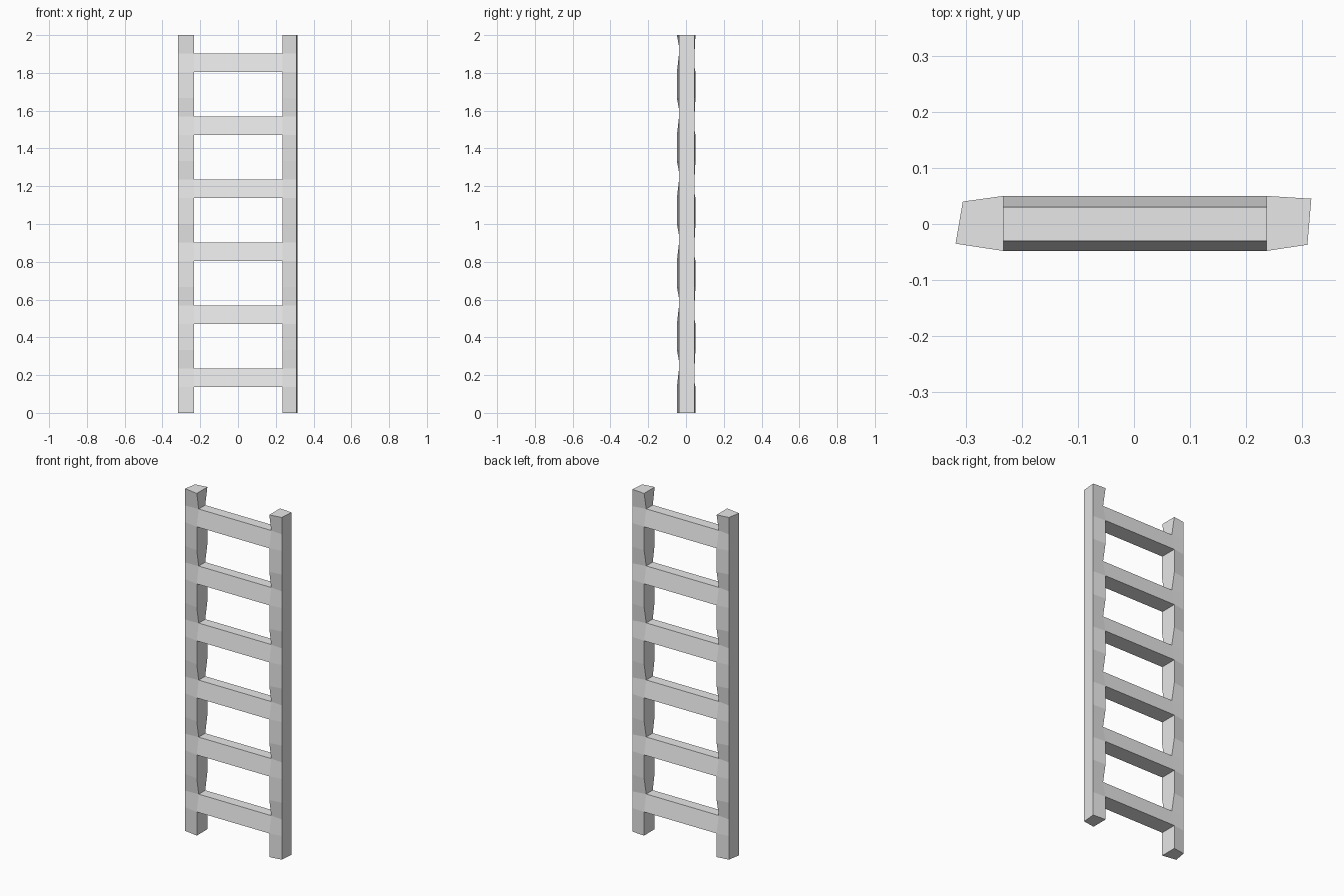
import bpy
import bmesh

old = bpy.data.objects.get("Cube")
if old:
    bpy.data.objects.remove(old, do_unlink=True)

RUNGS = 6
STEP = 2 / RUNGS             # height of one repeat
RUNG_LOW, RUNG_HIGH = 0.138, 0.235
WIDE = (-0.048, 0.05)        # front and back of the inner edge, swollen
NARROW = (-0.03, 0.03)       # front and back of the inner edge, pinched

grey = bpy.data.materials.new("light_grey")
grey.use_nodes = True
grey.diffuse_color = (0.8, 0.8, 0.8, 1)
grey.node_tree.nodes["Principled BSDF"].inputs["Base Color"].default_value = (0.8, 0.8, 0.8, 1)


def loft(name, rings):
    """Closed flat-shaded solid through a row of four-point rings."""
    bm = bmesh.new()
    loops = [[bm.verts.new(p) for p in ring] for ring in rings]
    for a, b in zip(loops, loops[1:]):
        for i in range(4):
            j = (i + 1) % 4
            bm.faces.new((a[i], a[j], b[j], b[i]))
    bm.faces.new(loops[0])
    bm.faces.new(loops[-1])
    bmesh.ops.recalc_face_normals(bm, faces=bm.faces)
    mesh = bpy.data.meshes.new(name)
    bm.to_mesh(mesh)
    bm.free()
    mesh.materials.append(grey)
    obj = bpy.data.objects.new(name, mesh)
    bpy.context.collection.objects.link(obj)
    return obj


# Inner edge depth along the rails: swollen, pinched at each rung top
levels = []
for k in range(RUNGS):
    levels += [(k * STEP, WIDE), (k * STEP + RUNG_LOW, WIDE), (k * STEP + RUNG_HIGH, NARROW)]
levels.append((RUNGS * STEP, WIDE))


# Rails with a straight, slightly skewed outer side
def rail(name, inner_x, outer_front, outer_back):
    loft(name, [[(inner_x, front, z), (*outer_front, z), (*outer_back, z), (inner_x, back, z)]
                for z, (front, back) in levels])


rail("right_rail", -0.233, (-0.318, -0.035), (-0.305, 0.04))
rail("left_rail", 0.236, (0.309, -0.037), (0.316, 0.045))

# Rungs: tapered bars, wide below and narrow on top
for k in range(RUNGS):
    low, high = k * STEP + RUNG_LOW, k * STEP + RUNG_HIGH
    loft(f"rung_{k + 1}", [[(x, WIDE[0], low), (x, WIDE[1], low),
                            (x, NARROW[1], high), (x, NARROW[0], high)]
                           for x in (-0.233, 0.236)])
